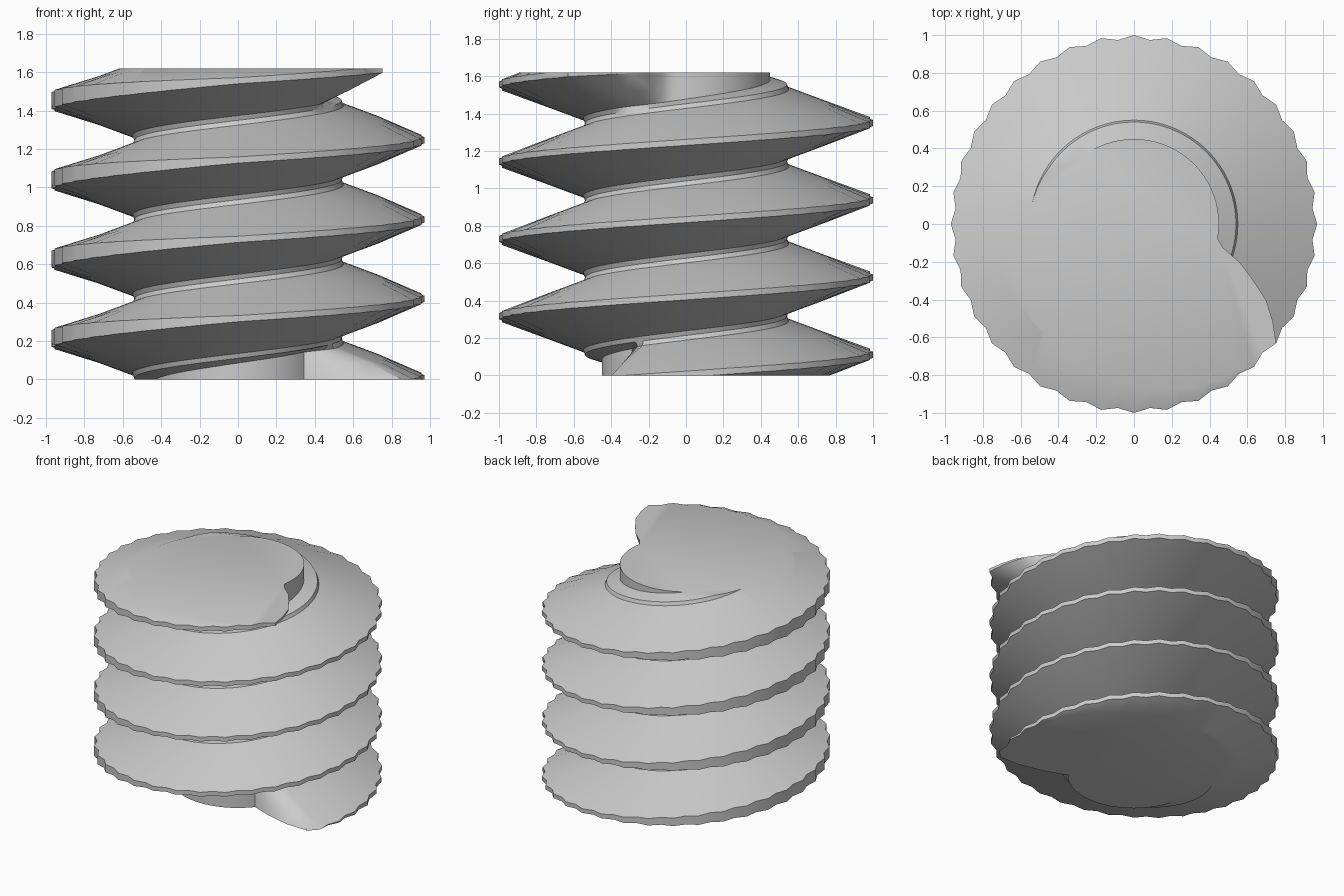
import bpy
import bmesh
import math

cube = bpy.data.objects.get("Cube")
if cube:
    bpy.data.objects.remove(cube)

STEPS = 72            # columns per turn
PITCH = 0.413
HEIGHT = 1.62
CORE = 0.45
ROOT = 0.54
START, END = -25, 3 * 360 + 322   # angles where the thread begins and ends


def presence(deg):
    """How far the thread stands out of the core at this angle."""
    if deg < START:
        return max(0, 1 - (START - deg) / 15)
    if deg > END:
        return max(0, 1 - (deg - END) / 25)
    return 1


def section(k):
    """Radius and height of one thread section, from root to root."""
    deg = k * 360 / STEPS
    c = math.cos(math.radians(deg))
    crest = 1 - 0.03 * c * c - 0.022 * (k % 2)
    half = 0.016 + 0.028 * max(0, -c)
    z = 0.007 + PITCH * k / STEPS
    p = presence(deg)
    fade = lambda r: CORE + (r - CORE) * p
    edge = PITCH / 2
    rows = [(ROOT, -edge), (fade(ROOT + 0.01), 0.025 - edge),
            (fade(0.75), -0.11), (fade(crest), -half), (fade(crest), half),
            (fade(0.75), 0.11), (fade(ROOT + 0.01), edge - 0.025), (ROOT, edge)]
    a = math.radians(deg)
    return [(r * math.cos(a), r * math.sin(a), z + dz) for r, dz in rows]


# Helical thread surface, longer than needed at both ends
bm = bmesh.new()
previous = None
for k in range(-2 * STEPS, 6 * STEPS):
    ring = [bm.verts.new(co) for co in section(k)]
    if previous:
        for i in range(len(ring) - 1):
            bm.faces.new((previous[i], ring[i], ring[i + 1], previous[i + 1]))
    previous = ring
bmesh.ops.remove_doubles(bm, verts=bm.verts, dist=0.0005)

# Flat ends
for level, normal in ((0, (0, 0, -1)), (HEIGHT, (0, 0, 1))):
    bmesh.ops.bisect_plane(bm, geom=bm.verts[:] + bm.edges[:] + bm.faces[:],
                           plane_co=(0, 0, level), plane_no=normal, clear_outer=True)
    rim = [e for e in bm.edges if e.is_boundary
           and all(abs(v.co.z - level) < 0.001 for v in e.verts)]
    bmesh.ops.holes_fill(bm, edges=rim, sides=0)
bmesh.ops.recalc_face_normals(bm, faces=bm.faces)

mesh = bpy.data.meshes.new("threaded_screw")
bm.to_mesh(mesh)
bm.free()
screw = bpy.data.objects.new("threaded_screw", mesh)
bpy.context.collection.objects.link(screw)

# Plain grey
grey = bpy.data.materials.new("light_grey")
grey.use_nodes = True
grey.diffuse_color = (0.6, 0.6, 0.6, 1)
grey.node_tree.nodes["Principled BSDF"].inputs["Base Color"].default_value = (0.6, 0.6, 0.6, 1)
mesh.materials.append(grey)

bpy.context.view_layer.objects.active = screw
screw.select_set(True)
bpy.ops.object.shade_smooth_by_angle(angle=math.radians(35))
